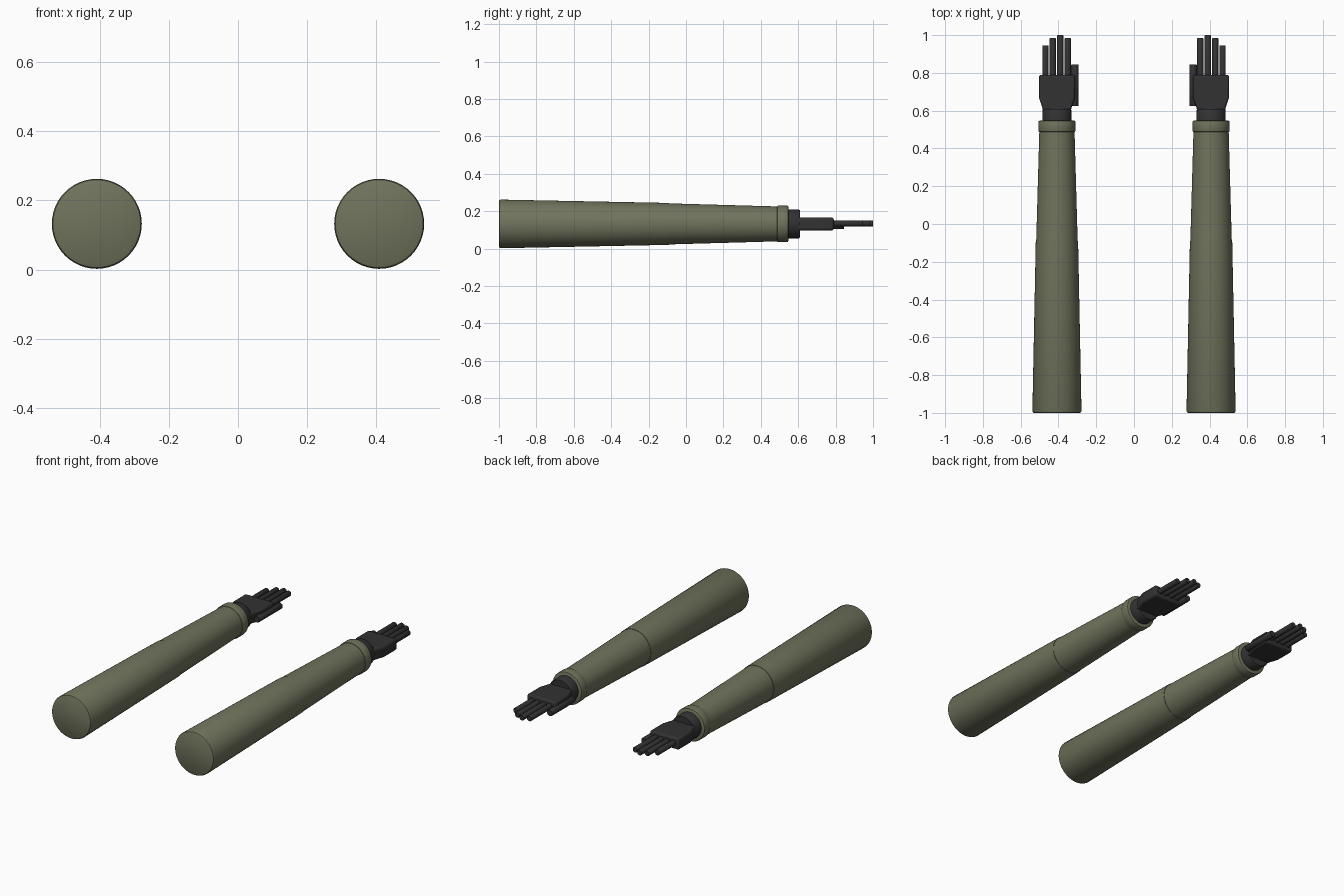
import bpy, bmesh, math
from mathutils import Vector

cube = bpy.data.objects.get("Cube")
if cube:
    bpy.data.objects.remove(cube, do_unlink=True)

ARM_X, ARM_Z = 0.408, 0.132


def material(name, rgb):
    mat = bpy.data.materials.new(name)
    mat.use_nodes = True
    mat.diffuse_color = (*rgb, 1)
    mat.node_tree.nodes["Principled BSDF"].inputs["Base Color"].default_value = (*rgb, 1)
    return mat


olive = material("olive_cloth", (0.162, 0.172, 0.108))
dark = material("dark_glove", (0.032, 0.032, 0.032))


def finish(name, bm, mat):
    bmesh.ops.recalc_face_normals(bm, faces=bm.faces)
    mesh = bpy.data.meshes.new(name)
    bm.to_mesh(mesh)
    bm.free()
    mesh.materials.append(mat)
    obj = bpy.data.objects.new(name, mesh)
    bpy.context.collection.objects.link(obj)
    bpy.ops.object.select_all(action="DESELECT")
    obj.select_set(True)
    bpy.context.view_layer.objects.active = obj
    bpy.ops.object.shade_smooth_by_angle(angle=math.radians(35))
    return obj


def lathe(name, x, z, profile, mat, sides=48):
    """Closed round part along y from (y, radius) pairs."""
    bm = bmesh.new()
    rings = []
    for y, r in profile:
        rings.append([bm.verts.new((x + r * math.cos(a), y, z + r * math.sin(a)))
                      for a in (math.tau * i / sides for i in range(sides))])
    for a, b in zip(rings, rings[1:]):
        for i in range(sides):
            j = (i + 1) % sides
            bm.faces.new((a[i], a[j], b[j], b[i]))
    bm.faces.new(rings[0])
    bm.faces.new(rings[-1])
    return finish(name, bm, mat)


def palm(name, x, z, mat):
    """Flat hand plate, narrow at the wrist, with rounded edges."""
    outline = [(0.58, 0.070), (0.615, 0.077), (0.67, 0.096), (0.79, 0.096)]
    pts = [(w, y) for y, w in outline] + [(-w, y) for y, w in reversed(outline)]
    bm = bmesh.new()
    base = bm.faces.new([bm.verts.new((x + px, y, z - 0.035)) for px, y in pts])
    top = bmesh.ops.extrude_face_region(bm, geom=[base])
    verts = [v for v in top["geom"] if isinstance(v, bmesh.types.BMVert)]
    bmesh.ops.translate(bm, verts=verts, vec=Vector((0, 0, 0.07)))
    obj = finish(name, bm, mat)
    bevel = obj.modifiers.new("rounded_edges", "BEVEL")
    bevel.width = 0.012
    bevel.segments = 3
    return obj


# Finger offsets from the arm axis (outwards is positive) and tip positions
fingers = {"little": (0.061, 0.945), "ring": (0.022, 0.985),
           "middle": (-0.017, 1.0), "index": (-0.057, 0.985)}

for side, s in (("left", 1), ("right", -1)):
    x = s * ARM_X
    # Sleeve
    lathe(side + "_upper_sleeve", x, ARM_Z,
          [(-1, 0.122), (-0.997, 0.127), (-0.99, 0.13), (-0.09, 0.112)], olive)
    lathe(side + "_lower_sleeve", x, ARM_Z, [(-0.1, 0.110), (0.5, 0.093)], olive)
    lathe(side + "_cuff", x, ARM_Z,
          [(0.487, 0.092), (0.489, 0.096), (0.494, 0.098),
           (0.540, 0.098), (0.545, 0.096), (0.547, 0.092)], olive)
    # Glove
    lathe(side + "_wrist", x, ARM_Z, [(0.53, 0.077), (0.603, 0.077), (0.609, 0.073)], dark)
    palm(side + "_palm", x, ARM_Z, dark)
    for label, (offset, tip) in fingers.items():
        lathe(f"{side}_{label}_finger", x + s * offset, ARM_Z + 0.002,
              [(0.77, 0.0165), (tip - 0.003, 0.0165), (tip, 0.0145)], dark, 16)
    # Thumb on the inner edge
    lathe(side + "_thumb", x - s * 0.095, ARM_Z - 0.008,
          [(0.625, 0.0175), (0.628, 0.0195), (0.842, 0.0195), (0.845, 0.0175)], dark, 16)
